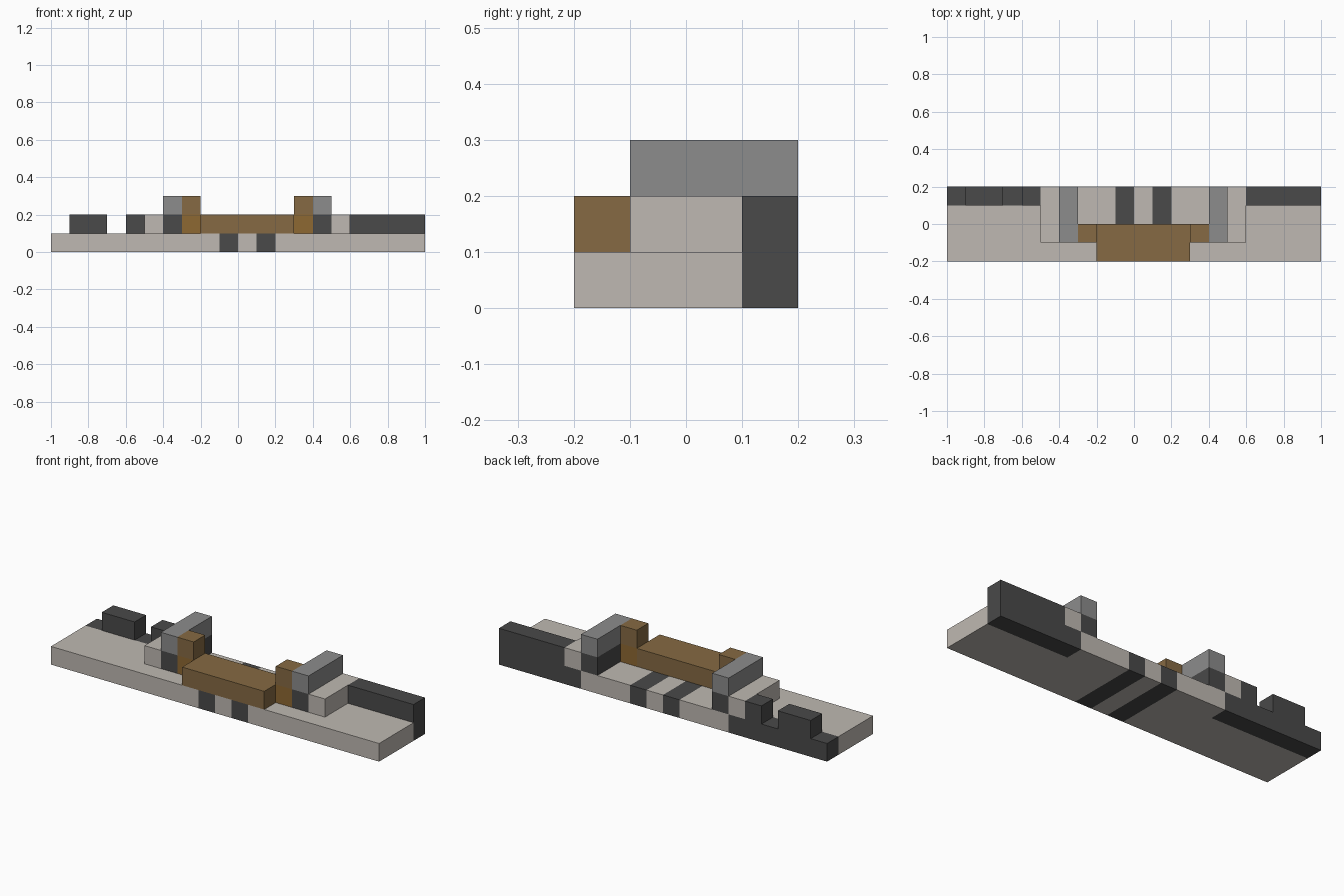
import bpy
import bmesh
from mathutils import Vector

cube = bpy.data.objects.get("Cube")
if cube:
    bpy.data.objects.remove(cube, do_unlink=True)

U = 0.1  # size of one block


def material(name, r, g, b):
    m = bpy.data.materials.new(name)
    m.use_nodes = True
    m.diffuse_color = (r, g, b, 1)
    bsdf = m.node_tree.nodes["Principled BSDF"]
    bsdf.inputs["Base Color"].default_value = (r, g, b, 1)
    bsdf.inputs["Roughness"].default_value = 0.9
    return m


stone = material("pale stone", 0.52, 0.485, 0.445)
charcoal = material("charcoal", 0.067, 0.067, 0.067)
grey = material("mid grey", 0.262, 0.262, 0.262)
wood = material("brown wood", 0.238, 0.144, 0.056)
amber = material("amber wood", 0.27, 0.138, 0.032)


def box(name, mat, x, y, z):
    """Box spanning the given (low, high) ranges, counted in blocks."""
    lo, hi = (Vector(c) * U for c in zip(x, y, z))
    bm = bmesh.new()
    bmesh.ops.create_cube(bm, size=1)
    for v in bm.verts:
        v.co = (lo + hi) / 2 + v.co * (hi - lo)
    mesh = bpy.data.meshes.new(name)
    bm.to_mesh(mesh)
    bm.free()
    mesh.materials.append(mat)
    obj = bpy.data.objects.new(name, mesh)
    bpy.context.collection.objects.link(obj)
    return obj


DEPTH, FLOOR, STEP, TOP = (-2, 2), (0, 1), (1, 2), (2, 3)
BACK, SIDE = (1, 2), (-1, 2)

# Base slab: pale middle, dark stripes, dark rear corners
for x in ((-4, -1), (0, 1), (2, 5)):
    box("base_middle", stone, x, DEPTH, FLOOR)
for x in ((-1, 0), (1, 2)):
    box("base_stripe", charcoal, x, DEPTH, FLOOR)
for x in ((-10, -4), (5, 10)):
    box("base_wing", stone, x, (-2, 1), FLOOR)
    box("base_rear_edge", charcoal, x, BACK, FLOOR)

# Rear wall, whole on the left and broken on the right
for x in ((-9, -7), (-6, -5), (6, 10)):
    box("rear_wall", charcoal, x, BACK, STEP)

# Side steps and the grey-topped piers beside them
for step, pier in (((-5, -4), (-4, -3)), ((5, 6), (4, 5))):
    box("side_step", stone, step, SIDE, STEP)
    box("pier_foot", charcoal, pier, SIDE, STEP)
    box("pier_cap", grey, pier, SIDE, TOP)

# Bench with a post at each end
box("bench", wood, (-2, 3), (-2, 0), STEP)
for x in ((-3, -2), (3, 4)):
    box("bench_post_foot", amber, x, (-1, 0), STEP)
    box("bench_post_top", wood, x, (-1, 0), TOP)
